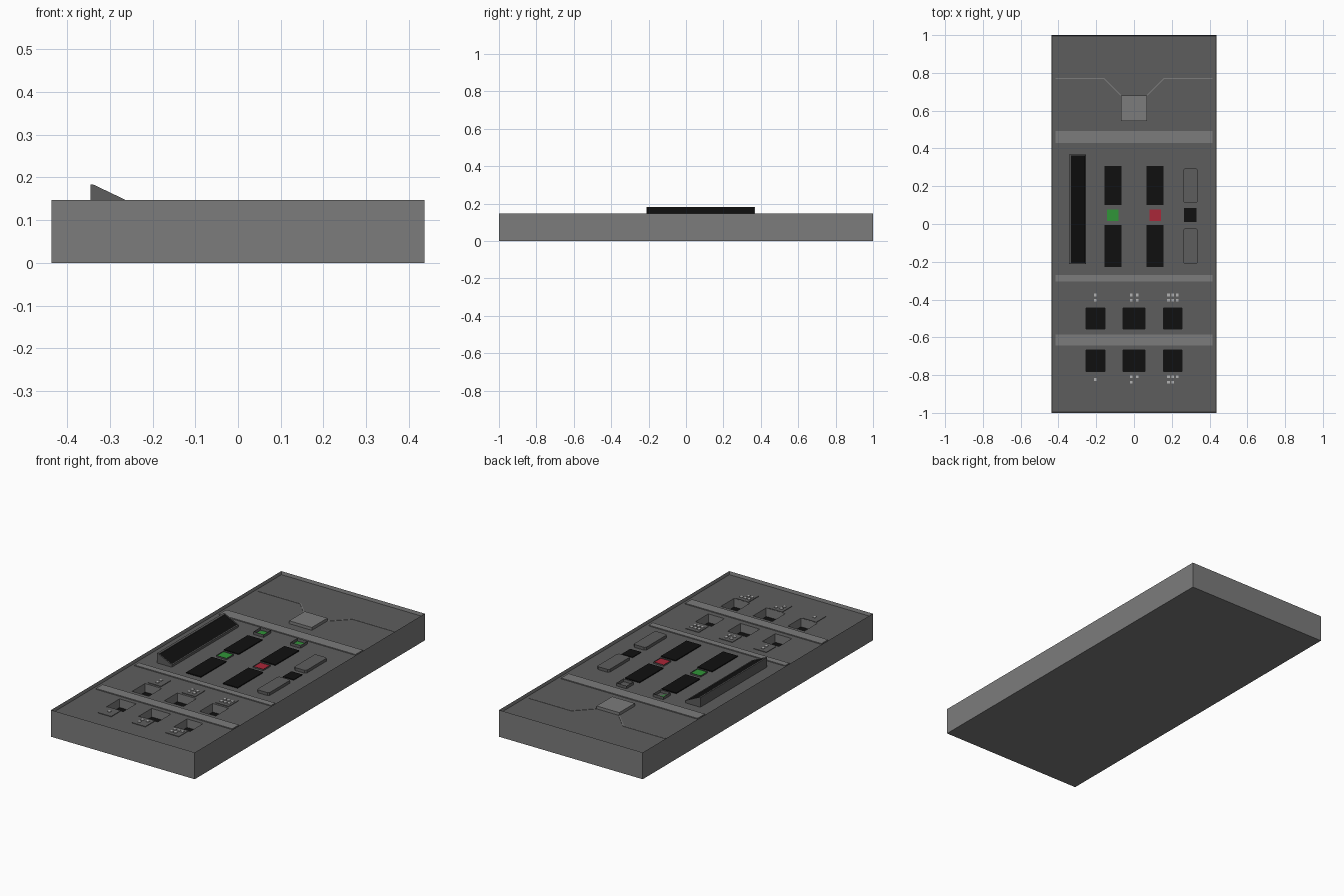
import bpy, bmesh

if "Cube" in bpy.data.objects:
    bpy.data.objects.remove(bpy.data.objects["Cube"])

FLOOR, TOP = 0.13, 0.147


def material(name, r, g, b):
    m = bpy.data.materials.new(name)
    m.diffuse_color = (r, g, b, 1)
    m.use_nodes = True
    m.node_tree.nodes["Principled BSDF"].inputs["Base Color"].default_value = m.diffuse_color
    return m


BODY = material("body_grey", 0.2, 0.2, 0.2)
DARK = material("panel_grey", 0.11, 0.11, 0.11)
BLACK = material("black", 0.005, 0.005, 0.005)
GREEN = material("green", 0.03, 0.3, 0.04)
RED = material("red", 0.4, 0.02, 0.04)
LIGHT = material("light_grey", 0.45, 0.45, 0.45)


def finish(name, bm, *mats):
    bmesh.ops.recalc_face_normals(bm, faces=bm.faces)
    me = bpy.data.meshes.new(name)
    bm.to_mesh(me)
    bm.free()
    for m in mats:
        me.materials.append(m)
    ob = bpy.data.objects.new(name, me)
    bpy.context.collection.objects.link(ob)
    return ob


def add_prism(bm, pts, z0, z1):
    """Vertical prism from a flat outline; returns its top face."""
    low = [bm.verts.new((x, y, z0)) for x, y in pts]
    high = [bm.verts.new((x, y, z1)) for x, y in pts]
    bm.faces.new(low[::-1])
    n = len(pts)
    for i in range(n):
        j = (i + 1) % n
        bm.faces.new((low[i], low[j], high[j], high[i]))
    return bm.faces.new(high)


def rect(x0, x1, y0, y1):
    return [(x0, y0), (x1, y0), (x1, y1), (x0, y1)]


def cut_rect(x0, x1, y0, y1, c=0.008):
    return [(x0 + c, y0), (x1 - c, y0), (x1, y0 + c), (x1, y1 - c),
            (x1 - c, y1), (x0 + c, y1), (x0, y1 - c), (x0, y0 + c)]


def slabs(name, rects, z0, z1, mat, shape=rect):
    bm = bmesh.new()
    for r in rects:
        add_prism(bm, shape(*r), z0, z1)
    return finish(name, bm, mat)


# Case with a raised rim and a sunken floor
bm = bmesh.new()
top = add_prism(bm, rect(-0.437, 0.437, -1, 1), 0, TOP)
bmesh.ops.inset_individual(bm, faces=[top], thickness=0.018)
bmesh.ops.inset_individual(bm, faces=[top], thickness=0.005, depth=TOP * 0)
for v in top.verts:
    v.co.z = FLOOR
top.material_index = 1
case = finish("case", bm, BODY, DARK)

# Six finger pits cut into the floor
columns = [(-0.254, -0.153), (-0.058, 0.058), (0.157, 0.254)]
rows = [(-0.557, -0.445), (-0.78, -0.667)]
pits = [(*c, *r) for r in rows for c in columns]
cutter = slabs("pit_cutter", pits, 0.08, 0.2, BODY)
cutter.hide_render = True
cutter.hide_viewport = False
cutter.display_type = 'WIRE'
mod = case.modifiers.new("pits", 'BOOLEAN')
mod.operation = 'DIFFERENCE'
mod.solver = 'EXACT'
mod.object = cutter
bpy.context.view_layer.objects.active = case
bpy.ops.object.modifier_apply(modifier=mod.name)
bpy.data.objects.remove(cutter)
slabs("pit_bottoms", pits, 0.075, 0.083, BLACK)

# Cross bands dividing the floor
slabs("cross_bands", [(-0.415, 0.415, a, b) for a, b in
                      ((0.428, 0.492), (-0.305, -0.27), (-0.642, -0.585))],
      FLOOR - 0.005, 0.135, BODY)

# Chip and its mirrored wire traces
slabs("chip", [(-0.07, 0.068, 0.545, 0.68)], FLOOR - 0.005, 0.146, BODY)
w = 0.003
for s, side in ((-1, "left"), (1, "right")):
    path = [(0.415, 0.77 + w), (0.157, 0.77 + w), (0.066, 0.681),
            (0.072, 0.679), (0.160, 0.77 - w), (0.415, 0.77 - w)]
    bm = bmesh.new()
    add_prism(bm, [(s * x, y) for x, y in path], FLOOR - 0.002, FLOOR + 0.002)
    finish("trace_" + side, bm, BODY)

# Black slot panels
slabs("slot_panels", [(x, x + 0.09, *r) for x in (-0.156, 0.067)
                      for r in ((0.1, 0.307), (-0.228, -0.005))],
      FLOOR - 0.005, 0.135, BLACK)

# Right-hand column: two raised pads with a black square between
slabs("side_pads", [(0.262, 0.336, 0.11, 0.296), (0.262, 0.336, -0.212, -0.022)],
      FLOOR - 0.005, 0.146, DARK, cut_rect)
slabs("side_square", [(0.266, 0.332, 0.01, 0.085)], FLOOR - 0.005, 0.134, BLACK)


# Indicator lamps in square frames
def lamp(name, x, y, height, depth, mat):
    bm = bmesh.new()
    h = 0.031
    face = add_prism(bm, rect(x - h, x + h, y - h, y + h), FLOOR - 0.005, FLOOR + height)
    bmesh.ops.inset_individual(bm, faces=[face], thickness=0.011)
    bmesh.ops.inset_individual(bm, faces=[face], thickness=0.001)
    for v in face.verts:
        v.co.z -= depth
    face.material_index = 1
    finish(name, bm, DARK, mat)


lamp("lamp_upper_left", -0.112, 0.37, 0.016, 0.016, GREEN)
lamp("lamp_upper_right", 0.112, 0.37, 0.016, 0.016, GREEN)
lamp("lamp_lower_left", -0.112, 0.047, 0.008, 0.003, GREEN)
lamp("lamp_lower_right", 0.112, 0.047, 0.008, 0.003, RED)

# Sloped screen on the left
profile = [(-0.345, 0.125), (-0.254, 0.125), (-0.254, 0.143),
           (-0.338, 0.183), (-0.345, 0.183)]
bm = bmesh.new()
ends = [[bm.verts.new((x, y, z)) for x, z in profile] for y in (-0.212, 0.368)]
bm.faces.new(ends[0])
bm.faces.new(ends[1][::-1])
for i in range(5):
    j = (i + 1) % 5
    f = bm.faces.new((ends[0][i], ends[1][i], ends[1][j], ends[0][j]))
    if i == 2:
        slope = f
bmesh.ops.recalc_face_normals(bm, faces=bm.faces)
bmesh.ops.inset_individual(bm, faces=[slope], thickness=0.006)
bmesh.ops.inset_individual(bm, faces=[slope], thickness=0.001, depth=-0.003)
slope.material_index = 1
finish("sloped_screen", bm, DARK, BLACK)

# Counting plates with dots beside each pit
a, b = 0.016, 0.014
patterns = [[(0, b), (0, -b)],
            [(-a, b), (a, b), (-a, -b), (a, -b)],
            [(x, y) for x in (-0.023, 0, 0.023) for y in (b, -b)],
            [(0, 0)],
            [(-a, b), (a, b), (-a, -b)],
            [(-0.023, b), (0, b), (0.023, b), (-0.023, -b), (0, -b)]]
centres = [(x, y) for y in (-0.39, -0.823) for x in (-0.206, 0.002, 0.206)]
slabs("dot_plates", [(x - 0.04, x + 0.04, y - 0.042, y + 0.042) for x, y in centres],
      FLOOR - 0.005, 0.133, DARK)
d = 0.007
slabs("dots", [(x + u - d, x + u + d, y + v - d, y + v + d)
               for (x, y), p in zip(centres, patterns) for u, v in p],
      FLOOR, 0.136, LIGHT)
